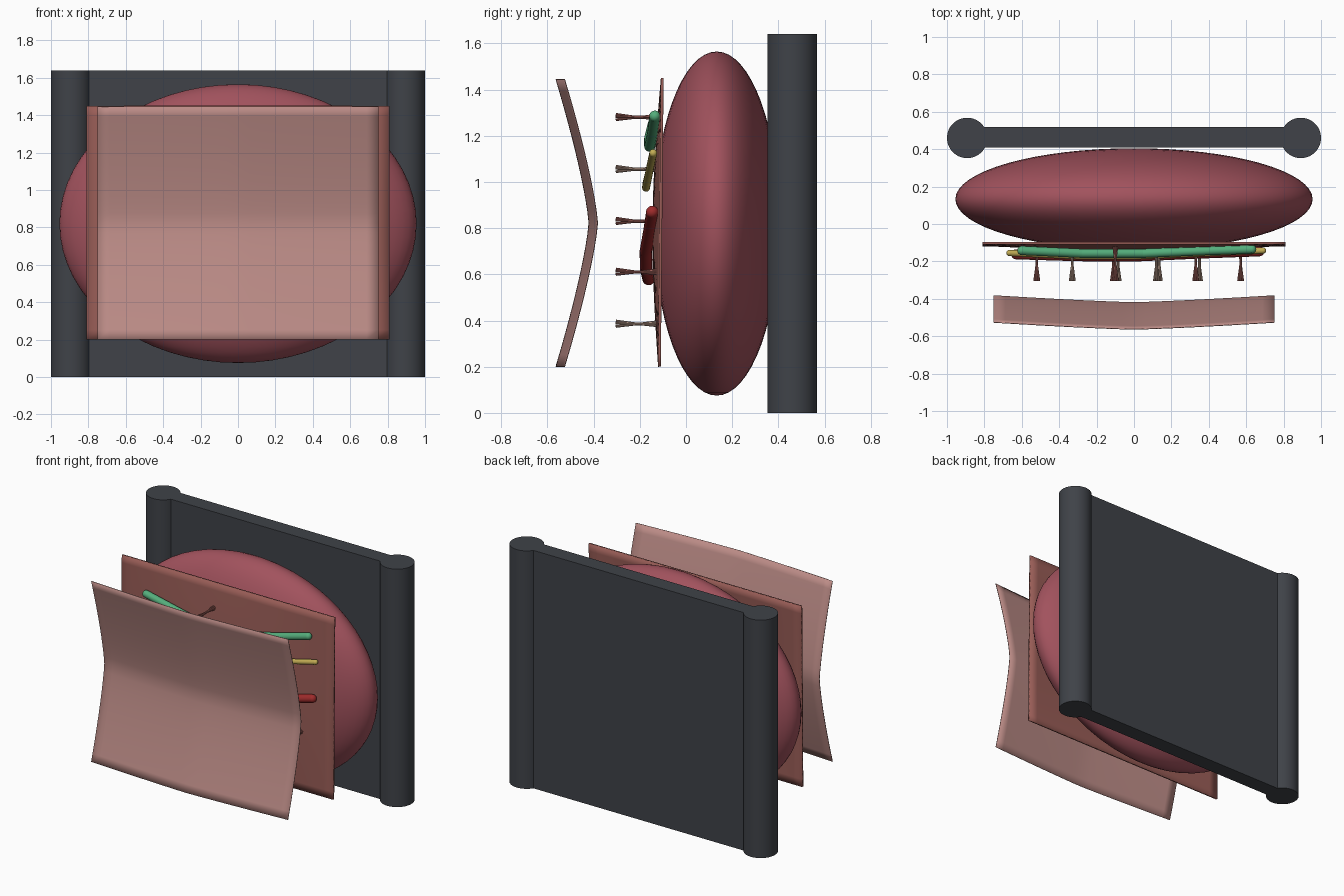
import bpy, bmesh, math
from mathutils import Vector, Matrix

if "Cube" in bpy.data.objects:
    bpy.data.objects.remove(bpy.data.objects["Cube"])


def material(name, rgb):
    m = bpy.data.materials.new(name)
    m.diffuse_color = (*rgb, 1)
    m.use_nodes = True
    m.node_tree.nodes["Principled BSDF"].inputs["Base Color"].default_value = m.diffuse_color
    return m


DARK = material("dark_grey", (0.05, 0.055, 0.065))
MUSCLE = material("muscle_red", (0.36, 0.085, 0.11))
FASCIA = material("brown_red", (0.32, 0.11, 0.095))
SKIN = material("skin_pink", (0.50, 0.26, 0.24))
GREEN = material("green", (0.09, 0.42, 0.20))
YELLOW = material("yellow", (0.55, 0.42, 0.09))
RED = material("red", (0.35, 0.025, 0.025))
TAN = material("tan", (0.40, 0.27, 0.21))


def finish(bm, name, mat, smooth=True):
    bmesh.ops.recalc_face_normals(bm, faces=bm.faces)
    mesh = bpy.data.meshes.new(name)
    bm.to_mesh(mesh)
    bm.free()
    mesh.materials.append(mat)
    ob = bpy.data.objects.new(name, mesh)
    bpy.context.collection.objects.link(ob)
    if smooth:
        bpy.ops.object.select_all(action='DESELECT')
        ob.select_set(True)
        bpy.context.view_layer.objects.active = ob
        bpy.ops.object.shade_smooth_by_angle(angle=math.radians(35))
    return ob


def rod(bm, a, b, r1, r2, seg=12):
    a, b = Vector(a), Vector(b)
    d = b - a
    mat = Matrix.Translation((a + b) / 2) @ d.to_track_quat('Z', 'Y').to_matrix().to_4x4()
    bmesh.ops.create_cone(bm, cap_ends=True, segments=seg, radius1=r1, radius2=r2,
                          depth=d.length, matrix=mat)


def sheet(name, half_w, z0, z1, depth, mat, thick, n=24):
    # Thin panel whose y follows depth(u, v), with u and v in -1..1
    bm = bmesh.new()
    rows = []
    for j in range(n + 1):
        v = -1 + 2 * j / n
        z = (z0 + z1) / 2 + v * (z1 - z0) / 2
        rows.append([bm.verts.new((u * half_w, depth(u, v), z))
                     for u in (-1 + 2 * i / n for i in range(n + 1))])
    for j in range(n):
        for i in range(n):
            bm.faces.new((rows[j][i], rows[j][i + 1], rows[j + 1][i + 1], rows[j + 1][i]))
    ob = finish(bm, name, mat)
    mod = ob.modifiers.new("thickness", 'SOLIDIFY')
    mod.thickness = thick
    mod.offset = 0
    return ob


# Back plate
bm = bmesh.new()
bmesh.ops.create_cube(bm, size=1, matrix=Matrix.Translation((0, 0.463, 0.82))
                      @ Matrix.Diagonal((1.7, 0.11, 1.64, 1)))
finish(bm, "back_plate", DARK, False)

# Side posts
for side, label in ((-1, "left"), (1, "right")):
    bm = bmesh.new()
    rod(bm, (side * 0.892, 0.46, 0), (side * 0.892, 0.46, 1.64), 0.108, 0.108, 48)
    finish(bm, label + "_post", DARK)

# Flattened muscle body
bm = bmesh.new()
bmesh.ops.create_uvsphere(bm, u_segments=64, v_segments=32, radius=1,
                          matrix=Matrix.Translation((0, 0.133, 0.82))
                          @ Matrix.Diagonal((0.955, 0.272, 0.745, 1)))
finish(bm, "muscle_body", MUSCLE)

# Thin inner sheet lying on the muscle
sheet("inner_sheet", 0.81, 0.20, 1.45,
      lambda u, v: -0.109 + 0.006 * v - 0.03 * math.cos(u * math.pi / 2) * math.cos(v * math.pi / 2),
      FASCIA, 0.012)

# Curved outer skin sheet
sheet("outer_sheet", 0.75, 0.20, 1.445,
      lambda u, v: -0.42 + 0.037 * abs(u) ** 1.25 - 0.143 * abs(v) ** 1.3,
      SKIN, 0.004)

# Vessels: straight segments with rounded joints
VESSELS = {
    "green_vessel": (GREEN, 0.024, [(-0.60, -0.142, 1.25), (-0.28, -0.157, 1.19),
                                    (0.05, -0.157, 1.155), (0.38, -0.143, 1.22), (0.63, -0.135, 1.285)]),
    "yellow_vessel": (YELLOW, 0.017, [(-0.665, -0.155, 1.06), (-0.30, -0.172, 0.99),
                                      (0.0, -0.173, 0.975), (0.35, -0.158, 1.05), (0.69, -0.142, 1.125)]),
    "red_vessel": (RED, 0.027, [(-0.63, -0.162, 0.58), (-0.30, -0.172, 0.62),
                                (0.0, -0.174, 0.70), (0.35, -0.158, 0.79), (0.67, -0.146, 0.87)]),
}
for name, (mat, r, pts) in VESSELS.items():
    bm = bmesh.new()
    for a, b in zip(pts, pts[1:]):
        rod(bm, a, b, r, r, 20)
    for p in pts:
        bmesh.ops.create_uvsphere(bm, u_segments=20, v_segments=12, radius=r,
                                  matrix=Matrix.Translation(p))
    finish(bm, name, mat)


# Fibre bundles: strands pinched at a waist and flaring at both ends
def bundle(name, x, z, mat):
    bm = bmesh.new()
    rod(bm, (x, -0.235, z), (x, -0.175, z), 0.007, 0.007, 8)
    for k in range(5):
        a = k * math.tau / 5 + math.pi / 2
        c, s = math.cos(a), math.sin(a)
        for y0, y1, r in ((-0.22, -0.304, 0.013), (-0.19, -0.115, 0.011)):
            rod(bm, (x + 0.003 * c, y0, z + 0.003 * s), (x + r * c, y1, z + r * s),
                0.004, 0.006, 8)
    finish(bm, name, mat)


BUNDLES = [(-0.10, 1.28, FASCIA), (-0.52, 0.83, FASCIA), (0.33, 0.83, FASCIA),
           (0.57, 0.61, FASCIA), (-0.11, 0.61, FASCIA), (-0.33, 1.055, TAN),
           (0.12, 1.055, TAN), (0.35, 0.385, TAN), (-0.085, 0.385, TAN), (0.135, 0.83, TAN)]
for i, (x, z, mat) in enumerate(BUNDLES):
    bundle(f"fibre_bundle_{i + 1}", x, z, mat)
